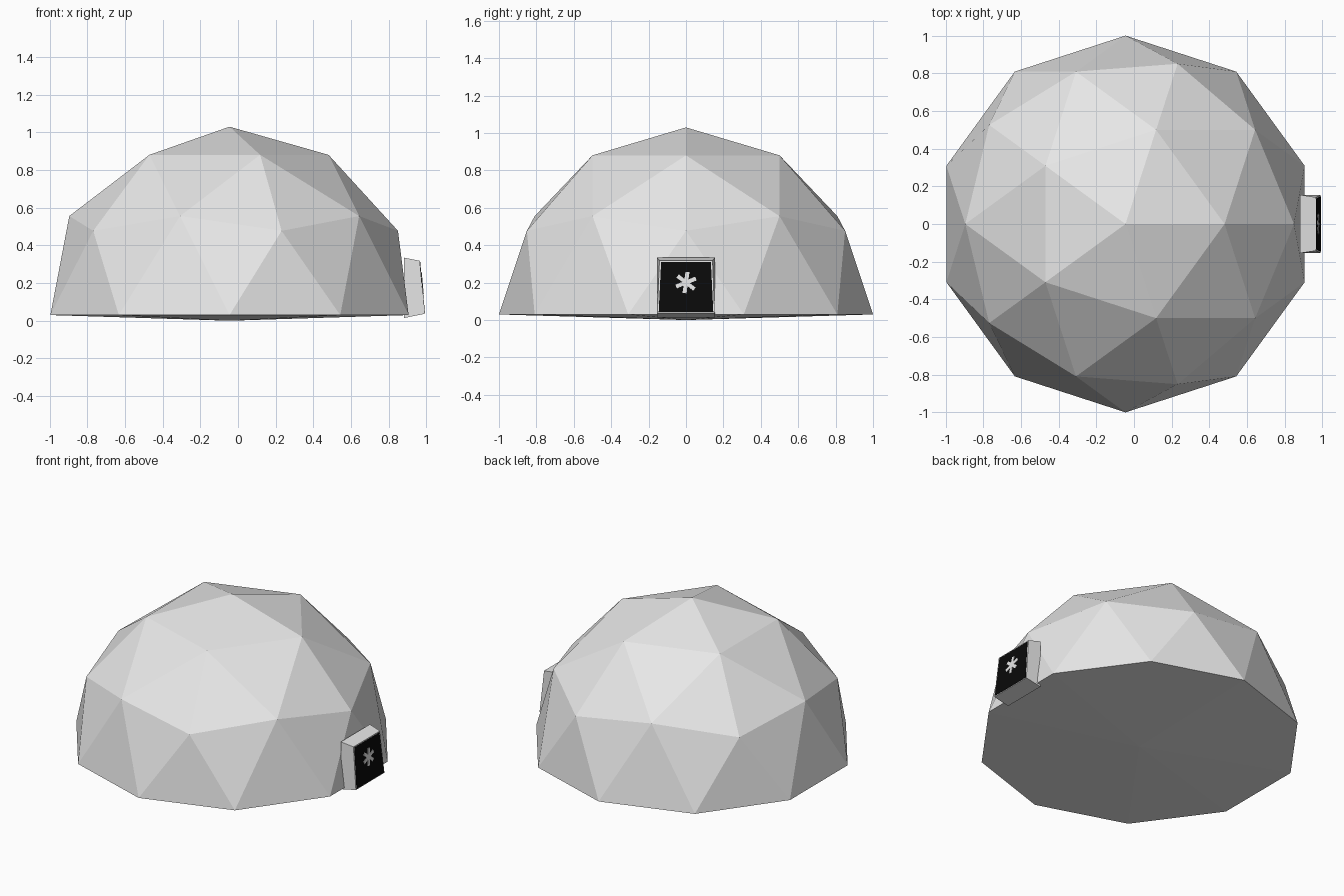
import bpy, bmesh, math
from mathutils import Vector

if "Cube" in bpy.data.objects:
    bpy.data.objects.remove(bpy.data.objects["Cube"])


def material(name, v):
    m = bpy.data.materials.new(name)
    m.diffuse_color = (v, v, v, 1)
    m.use_nodes = True
    m.node_tree.nodes["Principled BSDF"].inputs["Base Color"].default_value = m.diffuse_color
    return m


white = material("off_white", 0.8)
black = material("black", 0.003)


def make_object(name, bm, mat):
    bmesh.ops.recalc_face_normals(bm, faces=bm.faces)
    me = bpy.data.meshes.new(name)
    bm.to_mesh(me)
    bm.free()
    me.materials.append(mat)
    ob = bpy.data.objects.new(name, me)
    bpy.context.collection.objects.link(ob)
    return ob


def loft(bm, a, b):
    """Closed solid between two matching outlines."""
    va = [bm.verts.new(p) for p in a]
    vb = [bm.verts.new(p) for p in b]
    bm.faces.new(va)
    bm.faces.new(vb[::-1])
    n = len(va)
    for i in range(n):
        j = (i + 1) % n
        bm.faces.new((va[i], va[j], vb[j], vb[i]))


# Dome: upper half of a low-poly icosphere with a very shallow cone underneath
CX, RIM = -0.045, 0.03
bm = bmesh.new()
bmesh.ops.create_icosphere(bm, subdivisions=2, radius=1)
bmesh.ops.delete(bm, geom=[v for v in bm.verts if v.co.z < -0.01], context='VERTS')
rim = [e for e in bm.edges if e.is_boundary]
base = bmesh.ops.contextual_create(bm, geom=rim)["faces"]
centre = bmesh.ops.poke(bm, faces=base)["verts"][0]
centre.co = (0, 0, -RIM)
bmesh.ops.translate(bm, verts=bm.verts, vec=(CX, 0, RIM))
make_object("dome", bm, white)

# Sloping front plane of the entrance
X_TOP, Z_TOP, X_BOT, Z_BOT = 0.965, 0.318, 0.991, 0.037
slope = (X_TOP - X_BOT) / (Z_TOP - Z_BOT)
normal = Vector((1, 0, -slope)).normalized()


def on_front(y, z, lift=0.0):
    return Vector((X_BOT + (z - Z_BOT) * slope, y, z)) + normal * lift


def quad(half_bottom, half_top, z0, z1):
    return [(-half_bottom, z0), (half_bottom, z0), (half_top, z1), (-half_top, z1)]


# Entrance block, tapering outward
bm = bmesh.new()
back = [(0.88, y, z) for y, z in quad(0.155, 0.155, 0.014, 0.335)]
front = [on_front(y, z) for y, z in quad(0.153, 0.142, Z_BOT, Z_TOP)]
loft(bm, back, front)
make_object("entrance_frame", bm, white)

# Black door plate
bm = bmesh.new()
outline = quad(0.146, 0.133, 0.042, 0.311)
loft(bm, [on_front(y, z, -0.001) for y, z in outline],
     [on_front(y, z, 0.002) for y, z in outline])
make_object("door_panel", bm, black)

# Plain six-armed ornament on the door
bm = bmesh.new()
outline = []
for k in range(6):
    a = math.radians(22 + 60 * k)
    for r, da in ((0.058, -0.19), (0.058, 0.19), (0.021, math.pi / 6)):
        outline.append((r * math.cos(a + da), 0.2 + r * math.sin(a + da)))
loft(bm, [on_front(y, z, 0.001) for y, z in outline],
     [on_front(y, z, 0.005) for y, z in outline])
make_object("door_ornament", bm, white)
